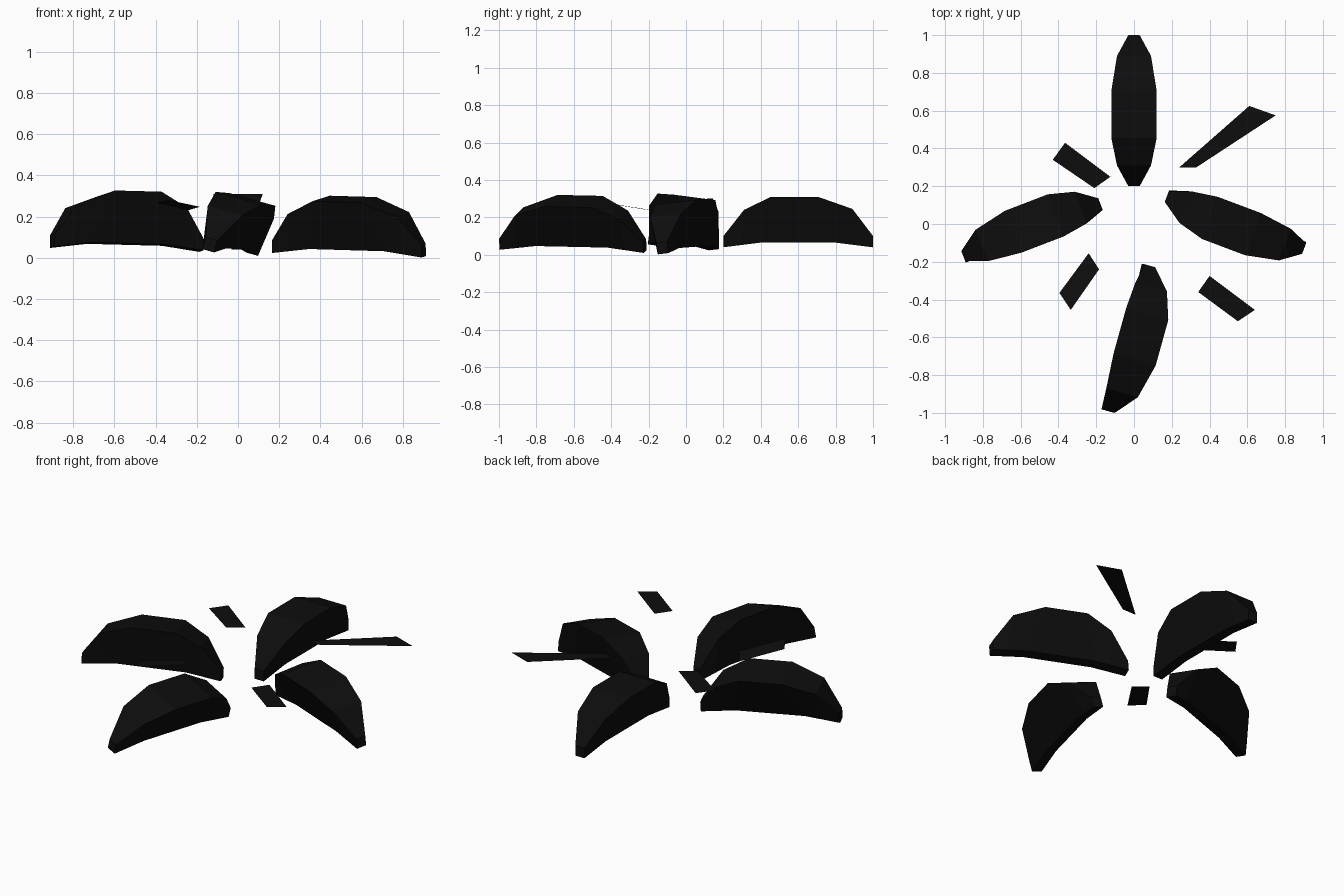
import bpy, bmesh, math
from mathutils import Matrix, Vector

if "Cube" in bpy.data.objects:
    bpy.data.objects.remove(bpy.data.objects["Cube"])

black = bpy.data.materials.new("charcoal_black")
black.diffuse_color = (0.004, 0.004, 0.004, 1)
black.use_nodes = True
black.node_tree.nodes["Principled BSDF"].inputs["Base Color"].default_value = black.diffuse_color

# Wedge stations: top (along, half width, height), keel (along, height)
TOP = [(-0.40, 0.03, 0.03), (-0.29, 0.09, 0.17), (-0.145, 0.12, 0.24),
       (0.105, 0.12, 0.24), (0.29, 0.09, 0.175), (0.40, 0.03, 0.03)]
KEEL = [(-0.40, -0.03), (-0.30, -0.0175), (-0.20, -0.005),
        (0.20, -0.005), (0.30, -0.0175), (0.40, -0.03)]
KEEL_HALF = 0.03


def add_object(name, bm):
    bmesh.ops.recalc_face_normals(bm, faces=bm.faces)
    mesh = bpy.data.meshes.new(name)
    bm.to_mesh(mesh)
    bm.free()
    mesh.materials.append(black)
    obj = bpy.data.objects.new(name, mesh)
    bpy.context.collection.objects.link(obj)
    return obj


def petal(name, centre, heading, pitch=0, roll=0, stretch=1):
    """Low-poly wedge pointing along heading; positive roll lifts its right side."""
    bm = bmesh.new()
    rings = []
    for (ty, tw, tz), (ky, kz) in zip(TOP, KEEL):
        ring = [(-tw, ty, tz), (tw, ty, tz), (KEEL_HALF, ky, kz), (-KEEL_HALF, ky, kz)]
        rings.append([bm.verts.new((x, y * stretch, z)) for x, y, z in ring])
    for a, b in zip(rings, rings[1:]):
        for i in range(4):
            j = (i + 1) % 4
            bm.faces.new((a[i], a[j], b[j], b[i]))
    bm.faces.new(rings[0])
    bm.faces.new(rings[-1])
    obj = add_object(name, bm)
    obj.matrix_world = (Matrix.Translation(Vector(centre))
                        @ Matrix.Rotation(math.radians(heading - 90), 4, 'Z')
                        @ Matrix.Rotation(math.radians(pitch), 4, 'X')
                        @ Matrix.Rotation(math.radians(-roll), 4, 'Y'))


def flake(name, corners):
    """Single flat four-sided sheet facing up."""
    bm = bmesh.new()
    face = bm.faces.new([bm.verts.new(c if len(c) == 3 else (*c, 0.30)) for c in corners])
    face.normal_update()
    obj = add_object(name, bm)
    if obj.data.polygons[0].normal.z < 0:
        obj.data.flip_normals()


# Four big petals
petal("back_petal", (0, 0.60, 0.07), 90)
petal("front_petal", (-0.03, -0.605, 0.055), 254.5, 1.2, 15)
petal("left_petal", (-0.54, -0.034, 0.072), 201, 1.4, -7, 0.97)
petal("right_petal", (0.538, 0.010, 0.046), -20.6, -1.6, -6.5, 0.97)

# Thin loose flakes between the petals
flake("back_right_flake", [(0.24, 0.30), (0.33, 0.30), (0.75, 0.575), (0.61, 0.625)])
flake("back_left_flake", [(-0.365, 0.43), (-0.43, 0.34), (-0.21, 0.19), (-0.125, 0.25)])
flake("front_right_flake", [(0.40, -0.275), (0.34, -0.36), (0.55, -0.515), (0.64, -0.455)])
flake("front_left_flake", [(-0.24, -0.155, 0.232), (-0.185, -0.24, 0.248),
                           (-0.335, -0.455, 0.28), (-0.395, -0.365, 0.268)])
